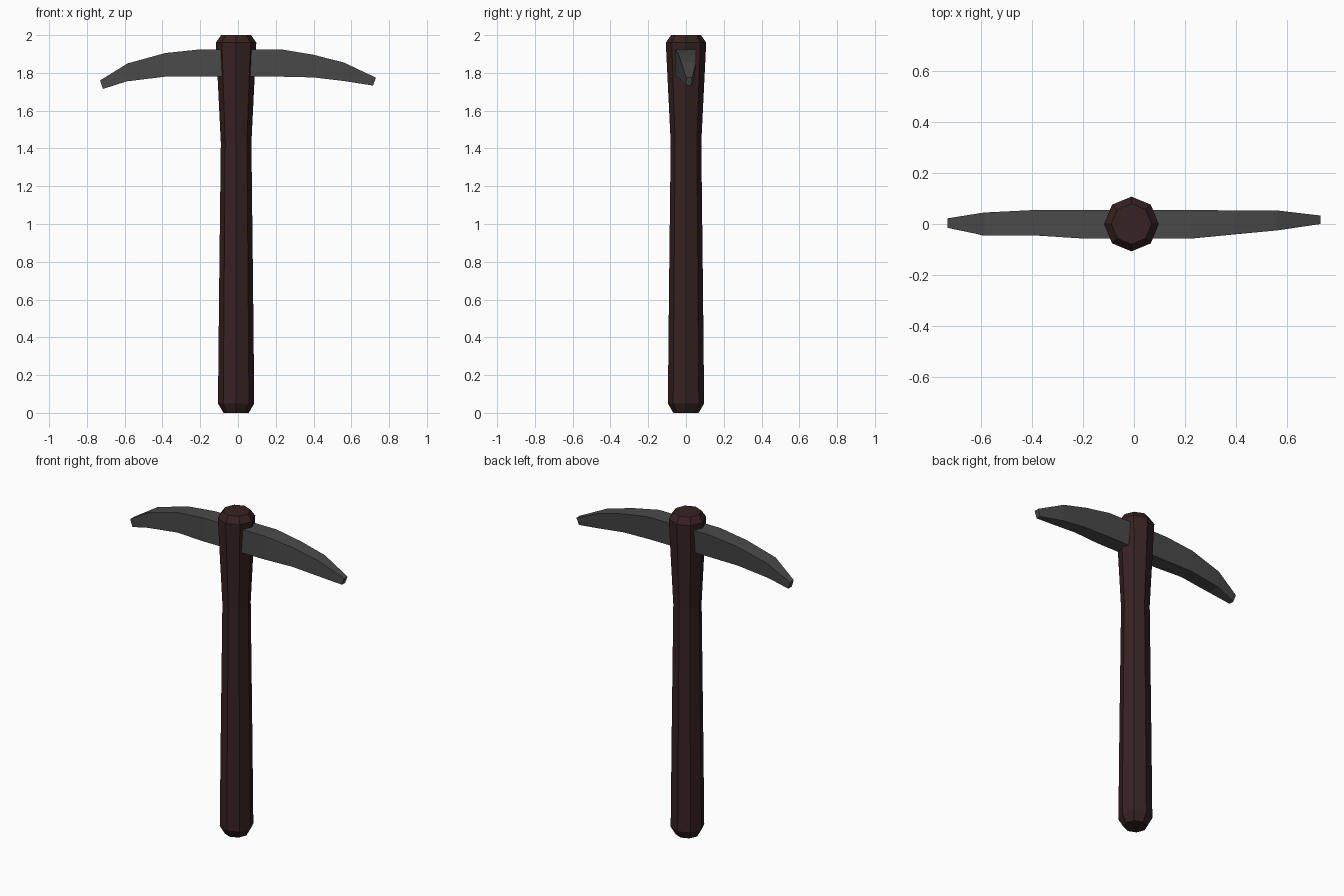
import bpy, bmesh, math

if "Cube" in bpy.data.objects:
    bpy.data.objects.remove(bpy.data.objects["Cube"])


def material(name, rgb):
    m = bpy.data.materials.new(name)
    m.diffuse_color = (*rgb, 1)
    m.use_nodes = True
    m.node_tree.nodes["Principled BSDF"].inputs["Base Color"].default_value = m.diffuse_color
    return m


def loft(name, rings, mat):
    """Skin a list of equal-length vertex rings, capping both ends."""
    bm = bmesh.new()
    loops = [[bm.verts.new(p) for p in ring] for ring in rings]
    n = len(loops[0])
    for a, b in zip(loops, loops[1:]):
        for i in range(n):
            j = (i + 1) % n
            bm.faces.new((a[i], a[j], b[j], b[i]))
    bm.faces.new(loops[0])
    bm.faces.new(loops[-1])
    bmesh.ops.recalc_face_normals(bm, faces=bm.faces)
    mesh = bpy.data.meshes.new(name)
    bm.to_mesh(mesh)
    bm.free()
    mesh.materials.append(mat)
    obj = bpy.data.objects.new(name, mesh)
    bpy.context.collection.objects.link(obj)
    return obj


wood = material("dark brown wood", (0.038, 0.016, 0.016))
iron = material("dark grey iron", (0.068, 0.068, 0.068))

# Handle: octagonal shaft, (height, radius), chamfered at both ends
profile = [(0, 0.067), (0.05, 0.096), (0.65, 0.09), (1.43, 0.081),
           (1.96, 0.107), (2.0, 0.079)]
loft("handle", [[(-0.01 + r * math.cos(k * math.pi / 4),
                  r * math.sin(k * math.pi / 4), z) for k in range(8)]
                for z, r in profile], wood)

# Head: curved blade, (x top, z top, x bottom, z bottom, y front, y back)
sections = [
    (-0.73, 1.76, -0.715, 1.715, -0.015, 0.022),
    (-0.585, 1.85, -0.59, 1.755, -0.045, 0.045),
    (-0.385, 1.905, -0.385, 1.78, -0.045, 0.055),
    (-0.195, 1.925, -0.195, 1.78, -0.057, 0.055),
    (0.225, 1.925, 0.225, 1.78, -0.057, 0.055),
    (0.395, 1.897, 0.40, 1.776, -0.04, 0.053),
    (0.56, 1.855, 0.56, 1.757, -0.025, 0.053),
    (0.73, 1.775, 0.715, 1.733, 0.0, 0.033),
]
# the back face leans in slightly towards the underside
loft("pick_head", [[(xt, yf, zt), (xt, yb, zt),
                    (xb, yb - 0.1 * (zt - zb), zb), (xb, yf, zb)]
                   for xt, zt, xb, zb, yf, yb in sections], iron)
